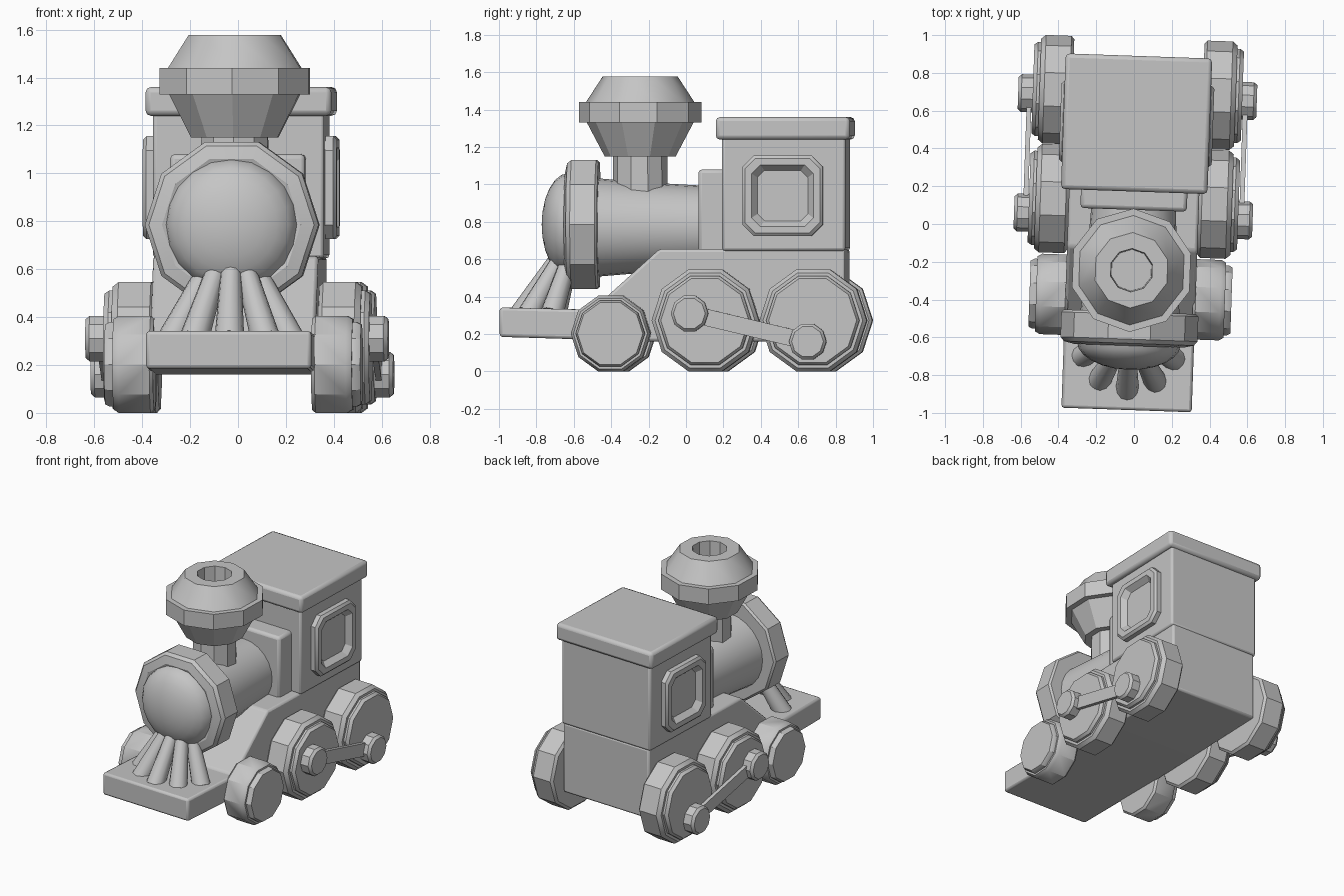
import bpy, bmesh, math
from mathutils import Matrix, Vector

cube = bpy.data.objects.get("Cube")
if cube:
    bpy.data.objects.remove(cube, do_unlink=True)

grey = bpy.data.materials.new("plain_grey")
grey.use_nodes = True
colour = (0.56, 0.56, 0.56, 1)
grey.diffuse_color = colour
grey.node_tree.nodes["Principled BSDF"].inputs["Base Color"].default_value = colour

# The whole engine stands turned slightly about the vertical
TURN = Matrix.Translation((-0.005, 0, 0)) @ Matrix.Rotation(-0.035, 4, 'Z')


def finish(name, bm, bevel=0.0):
    bmesh.ops.remove_doubles(bm, verts=bm.verts, dist=0.0001)
    bmesh.ops.recalc_face_normals(bm, faces=bm.faces)
    mesh = bpy.data.meshes.new(name)
    bm.to_mesh(mesh)
    bm.free()
    ob = bpy.data.objects.new(name, mesh)
    bpy.context.collection.objects.link(ob)
    mesh.materials.append(grey)
    ob.matrix_world = TURN
    if bevel:
        mod = ob.modifiers.new("soft_edges", 'BEVEL')
        mod.width, mod.segments = bevel, 2
        mod.limit_method = 'ANGLE'
    bpy.ops.object.select_all(action='DESELECT')
    ob.select_set(True)
    bpy.context.view_layer.objects.active = ob
    bpy.ops.object.shade_smooth_by_angle(angle=math.radians(32))
    return ob


def loft(name, rings, bevel=0.0):
    """Skin a list of equal point rings and cap both ends."""
    bm = bmesh.new()
    loops = [[bm.verts.new(p) for p in ring] for ring in rings]
    n = len(loops[0])
    for a, b in zip(loops, loops[1:]):
        for i in range(n):
            j = (i + 1) % n
            bm.faces.new((a[i], a[j], b[j], b[i]))
    for loop in (loops[0], loops[-1]):
        if (loop[0].co - loop[1].co).length > 0.001:
            bm.faces.new(loop)
    return finish(name, bm, bevel)


def lathe(name, axis, centre, profile, sides=10, sign=1):
    """Turn (radius, distance) pairs round an axis through centre."""
    rings = []
    for r, d in profile:
        ring = []
        for i in range(sides):
            a = math.tau * i / sides
            c, s, d2 = r * math.cos(a), r * math.sin(a), d * sign
            offset = {'X': (d2, c, s), 'Y': (c, d2, s), 'Z': (s, c, d2)}[axis]
            ring.append(Vector(centre) + Vector(offset))
        rings.append(ring)
    return loft(name, rings)


def box(name, half_width, y, z, bevel=0.015):
    rings = [[(x, y[0], z[0]), (x, y[1], z[0]), (x, y[1], z[1]), (x, y[0], z[1])]
             for x in (-half_width, half_width)]
    return loft(name, rings, bevel)


# Chassis with its low front deck and sloping shoulder
side = [(-0.985, 0.185), (-0.985, 0.342), (-0.49, 0.33), (-0.13, 0.655),
        (0.863, 0.655), (0.863, 0.16), (-0.15, 0.16)]
loft("chassis", [[(x, y, z) for y, z in side] for x in (-0.345, 0.345)], 0.015)

# Cab
box("cab", 0.357, (0.205, 0.865), (0.645, 1.26))
box("cab_roof", 0.388, (0.172, 0.89), (1.24, 1.36), 0.022)
box("boiler_backplate", 0.282, (0.075, 0.25), (0.62, 1.08), 0.02)

# Boiler, front ring and domed nose
lathe("boiler", 'Y', (0, 0, 0.77), [(0.265, -0.5), (0.24, -0.2), (0.222, 0.12)], 24)
lathe("boiler_ring", 'Y', (0, 0, 0.785),
      [(0.35, -0.465), (0.363, -0.478), (0.363, -0.61), (0.345, -0.632),
       (0.29, -0.645), (0.265, -0.635)])
nose = [(0.275 * math.cos(t * math.pi / 12), -0.63 - 0.142 * math.sin(t * math.pi / 12))
        for t in range(7)]
lathe("boiler_nose", 'Y', (0, 0, 0.785), nose, 20)

# Chimney with open top
lathe("chimney_pipe", 'Z', (0, -0.245, 0), [(0.148, 0.92), (0.145, 1.18)], 10)
lathe("chimney_bowl", 'Z', (0, -0.245, 0),
      [(0.19, 1.15), (0.285, 1.33), (0.327, 1.33), (0.327, 1.44), (0.29, 1.44),
       (0.2, 1.578), (0.115, 1.578), (0.11, 1.46)])

# Fan of sloping bars under the nose
for k in range(-2, 3):
    a = math.radians(35 * k)
    out = Vector((math.sin(a), -math.cos(a), 0))
    foot = Vector((0, -0.62, 0.31)) + out * 0.26
    head = Vector((0, -0.585, 0.61)) + out * 0.1
    turn = (head - foot).to_track_quat('Z', 'Y')
    rings = []
    for end, r in ((foot, 0.062), (head, 0.042)):
        rings.append([end + turn @ Vector((r * math.cos(math.tau * i / 12),
                                           r * math.sin(math.tau * i / 12), 0))
                      for i in range(12)])
    loft("front_bar_%d" % (k + 3), rings)


def window_ring(half, x):
    """Square outline with cut corners, facing sideways."""
    c = half * 0.72
    corners = [(half, -c), (half, c), (c, half), (-c, half),
               (-half, c), (-half, -c), (-c, -half), (c, -half)]
    return [(x, 0.53 + u, 0.94 + v) for u, v in corners]


def wheel(name, sign, y, radius, inner):
    profile = [(0.94, inner), (1.0, inner + 0.015), (1.0, 0.495), (0.93, 0.52),
               (0.87, 0.52), (0.87, 0.535), (0.82, 0.555)]
    if radius < 0.25:
        profile = [(f, d - 0.02) if d > 0.4 else (f, d) for f, d in profile]
    lathe(name, 'X', (0, y, radius * math.cos(math.pi / 10)),
          [(radius * f, d) for f, d in profile], 10, sign)


for sign, label in ((1, "left"), (-1, "right")):
    # Window frame with sunken pane
    window = [(0.215, 0.34), (0.215, 0.39), (0.2, 0.405), (0.165, 0.405), (0.135, 0.368)]
    loft(label + "_window", [window_ring(h, sign * x) for h, x in window])

    # Wheels
    wheel(label + "_front_wheel", sign, -0.387, 0.213, 0.33)
    wheel(label + "_middle_wheel", sign, 0.12, 0.287, 0.345)
    wheel(label + "_rear_wheel", sign, 0.697, 0.287, 0.345)

    # Crank pins and coupling rod
    pins = (Vector((0, 0.04, 0.31)), Vector((0, 0.672, 0.16)))
    for pin, place in zip(pins, ("middle", "rear")):
        lathe("%s_%s_pin" % (label, place), 'X', pin,
              [(0.1, 0.53), (0.1, 0.615), (0.085, 0.632)], 10, sign)
    along = (pins[1] - pins[0]).normalized()
    across = Vector((0, -along.z, along.y)) * 0.045
    outline = [pins[0] - across, pins[1] - across, pins[1] + across, pins[0] + across]
    loft(label + "_coupling_rod",
         [[p + Vector((sign * x, 0, 0)) for p in outline] for x in (0.56, 0.585)])
